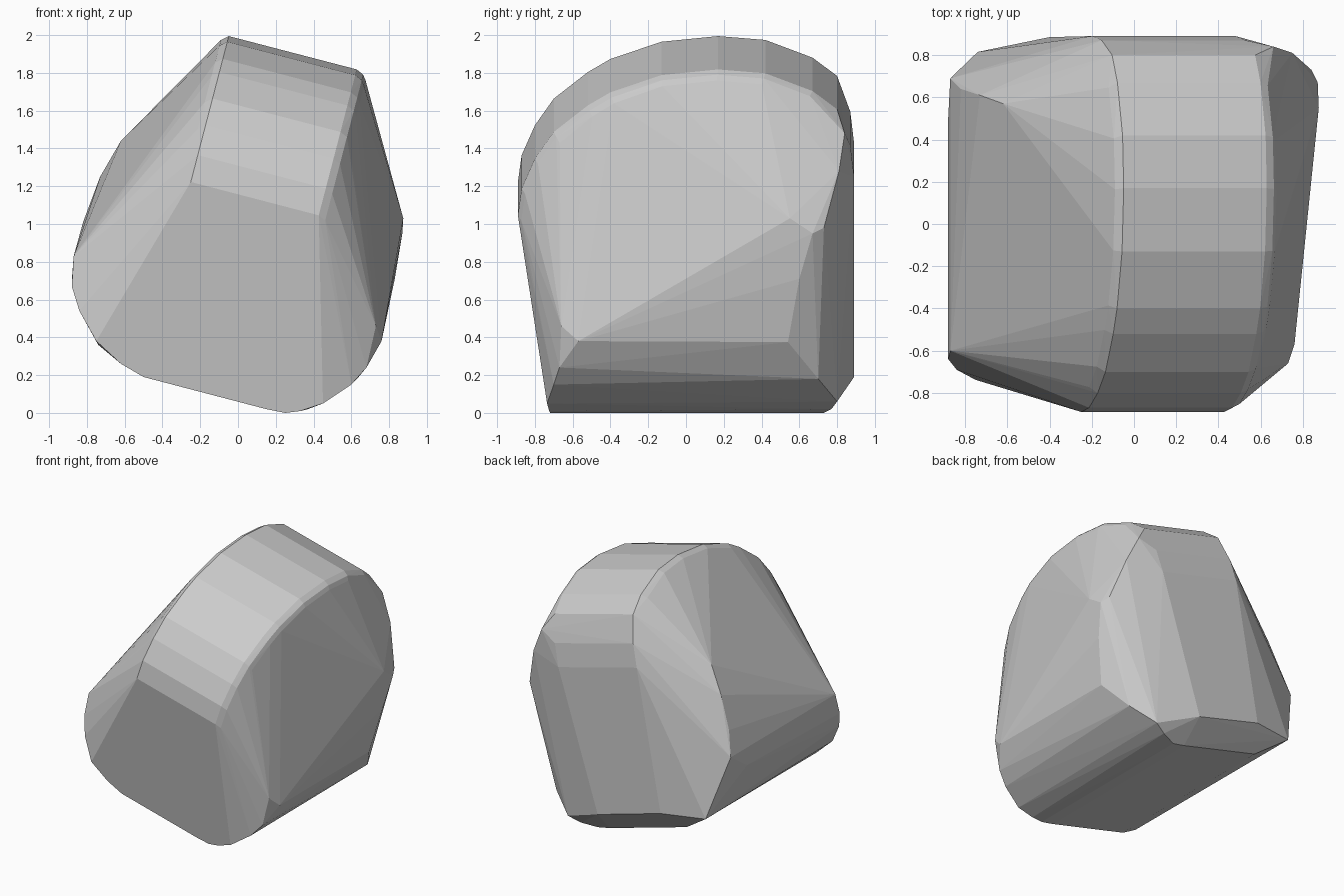
import bpy, bmesh, math

# The boulder is a convex block rolled about the y axis: u runs across, v runs up
ROLL = math.radians(14.6)
C, S = math.cos(ROLL), math.sin(ROLL)


def tilted(u, y, v):
    return (u * C + v * S, y, v * C - u * S)


def front_y(x, z):
    # sloping flat front face
    return -0.89 + (1.11 - (x * S + z * C)) * 0.163


points = []

# Rounded crown: one arch swept between two ridges, each with a small bevel
arch = [(-0.89, 1.12), (-0.87, 1.267), (-0.80, 1.43), (-0.70, 1.576), (-0.52, 1.721),
        (-0.40, 1.793), (-0.13, 1.887), (0.17, 1.918), (0.42, 1.897), (0.67, 1.80),
        (0.80, 1.70), (0.87, 1.504), (0.89, 1.33)]
for y, v in arch:
    for u in (-0.55, 0.15):
        points.append(tilted(u, y, v))
    points.append(tilted(-0.585, y * 0.965, v - 0.03))
    points.append(tilted(0.19, y * 0.98, v - 0.018))
    points.append(tilted(0.21, y * 0.955, v - 0.045))

# Lower rim of the front face
for x, z in [(0.15, 0.02), (0.25, 0.0), (0.33, 0.01), (0.45, 0.05),
             (-0.5, 0.19), (-0.62, 0.26), (-0.75, 0.38)]:
    points.append((x, front_y(x, z), z))

# Right wall
points += [(0.60, -0.70, 0.15), (0.68, -0.67, 0.24), (0.73, -0.66, 0.46), (0.76, -0.57, 0.38),
           (0.875, 0.55, 1.03), (0.87, 0.67, 0.95), (0.83, 0.60, 0.71),
           (0.84, 0.73, 0.98), (0.75, 0.81, 1.28), (0.66, 0.84, 1.48),
           (0.755, 0.54, 0.375), (0.63, 0.70, 0.18)]

# Left wall
points += [(-0.84, -0.69, 0.54), (-0.88, -0.64, 0.67), (-0.87, -0.60, 0.83),
           (-0.88, 0.50, 0.70), (-0.87, 0.69, 0.83), (-0.82, 0.64, 1.01),
           (-0.73, 0.61, 1.25), (-0.62, 0.57, 1.44), (-0.53, 0.57, 1.51),
           (-0.55, 0.75, 1.23), (-0.30, 0.84, 1.33)]

# Chamfer between the back wall and the underside
points += [(0.46, 0.80, 0.06), (0.14, 0.89, 0.19), (-0.40, 0.885, 0.34), (-0.74, 0.815, 0.36),
           (-0.51, 0.72, 0.20), (0.15, 0.73, 0.02), (0.25, 0.73, 0.0), (0.37, 0.77, 0.02)]

# Wrap the points in a faceted convex shell
bm = bmesh.new()
for p in points:
    bm.verts.new(p)
result = bmesh.ops.convex_hull(bm, input=bm.verts[:])
loose = {g for g in result["geom_interior"] + result["geom_unused"]
         if isinstance(g, bmesh.types.BMVert)}
bmesh.ops.delete(bm, geom=list(loose), context='VERTS')
bmesh.ops.dissolve_limit(bm, angle_limit=math.radians(1.5),
                         verts=bm.verts[:], edges=bm.edges[:])
bmesh.ops.recalc_face_normals(bm, faces=bm.faces[:])

mesh = bpy.data.meshes.new("boulder")
bm.to_mesh(mesh)
bm.free()
boulder = bpy.data.objects.new("boulder", mesh)
bpy.context.collection.objects.link(boulder)
